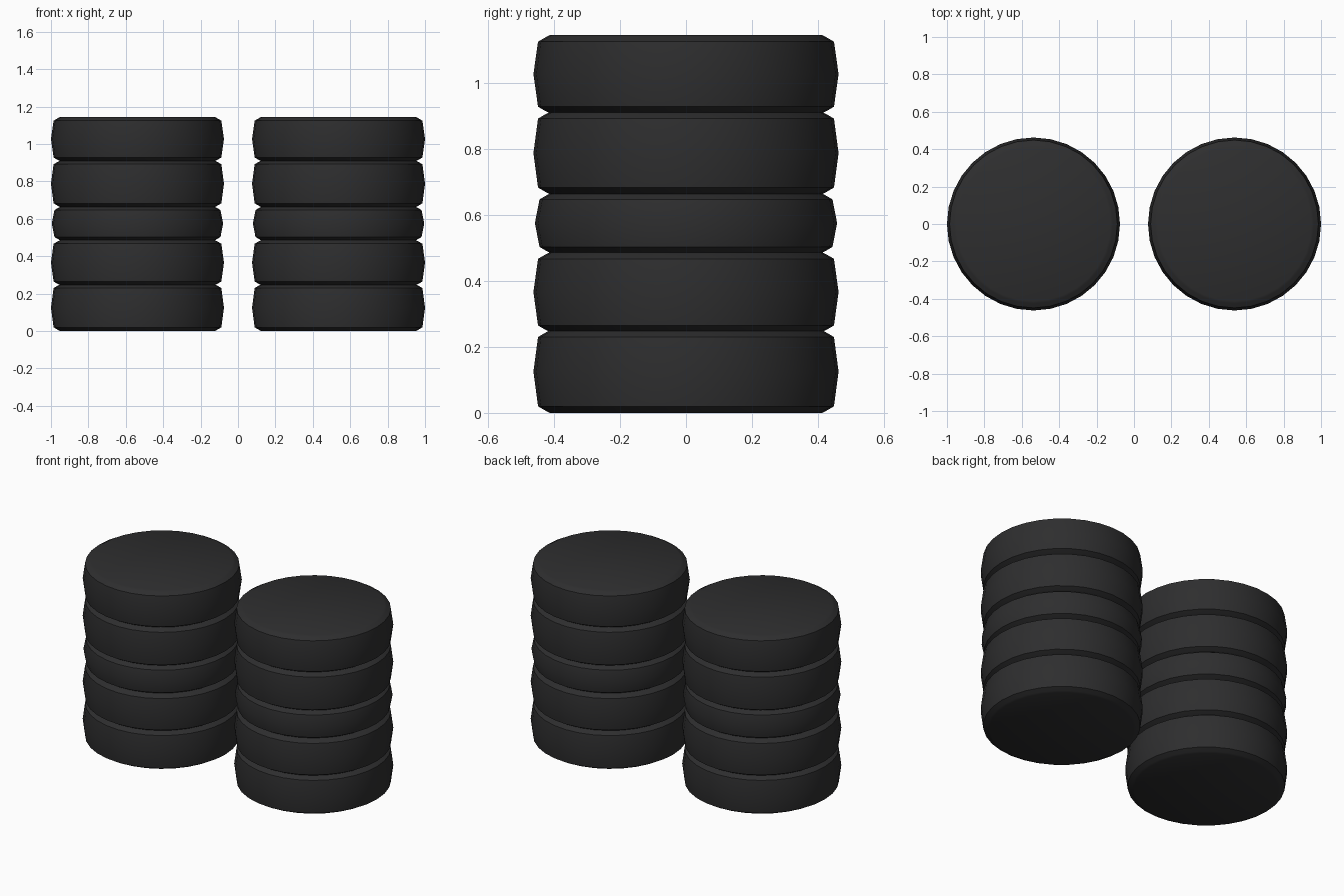
import bpy
import math

cube = bpy.data.objects.get("Cube")
if cube:
    bpy.data.objects.remove(cube, do_unlink=True)

SIDES = 32
STACK_X = 0.5375

rubber = bpy.data.materials.new("black rubber")
rubber.use_nodes = True
color = (0.027, 0.027, 0.028, 1)
rubber.diffuse_color = color
bsdf = rubber.node_tree.nodes["Principled BSDF"]
bsdf.inputs["Base Color"].default_value = color
bsdf.inputs["Roughness"].default_value = 0.8


def make_tyre(name, x, bottom, top, radius):
    """Closed disc with a bulging tread and rounded shoulders."""
    mid = (bottom + top) / 2
    lower = [(radius - 0.05, bottom), (radius - 0.038, bottom + 0.006),
             (radius - 0.014, bottom + 0.02)]
    upper = [(r, bottom + top - z) for r, z in reversed(lower)]
    profile = lower + [(radius, mid)] + upper
    verts = []
    for r, z in profile:
        for i in range(SIDES):
            a = math.tau * i / SIDES
            verts.append((r * math.cos(a), r * math.sin(a), z))
    faces = [list(reversed(range(SIDES)))]
    for k in range(len(profile) - 1):
        for i in range(SIDES):
            j = (i + 1) % SIDES
            a, b = k * SIDES, (k + 1) * SIDES
            faces.append([a + i, a + j, b + j, b + i])
    last = (len(profile) - 1) * SIDES
    faces.append([last + i for i in range(SIDES)])
    mesh = bpy.data.meshes.new(name)
    mesh.from_pydata(verts, [], faces)
    mesh.materials.append(rubber)
    obj = bpy.data.objects.new(name, mesh)
    obj.location.x = x
    bpy.context.collection.objects.link(obj)
    bpy.ops.object.select_all(action="DESELECT")
    obj.select_set(True)
    bpy.context.view_layer.objects.active = obj
    bpy.ops.object.shade_smooth_by_angle(angle=math.radians(40))


# Five tyres per stack: bottom, top, widest radius
tyres = [
    (0.0, 0.25, 0.4625),
    (0.245, 0.487, 0.4625),
    (0.483, 0.667, 0.458),
    (0.663, 0.912, 0.4625),
    (0.908, 1.145, 0.4625),
]
for side, sign in (("left", 1), ("right", -1)):
    for n, (bottom, top, radius) in enumerate(tyres, 1):
        make_tyre(f"{side}_tyre_{n}", sign * STACK_X, bottom, top, radius)
